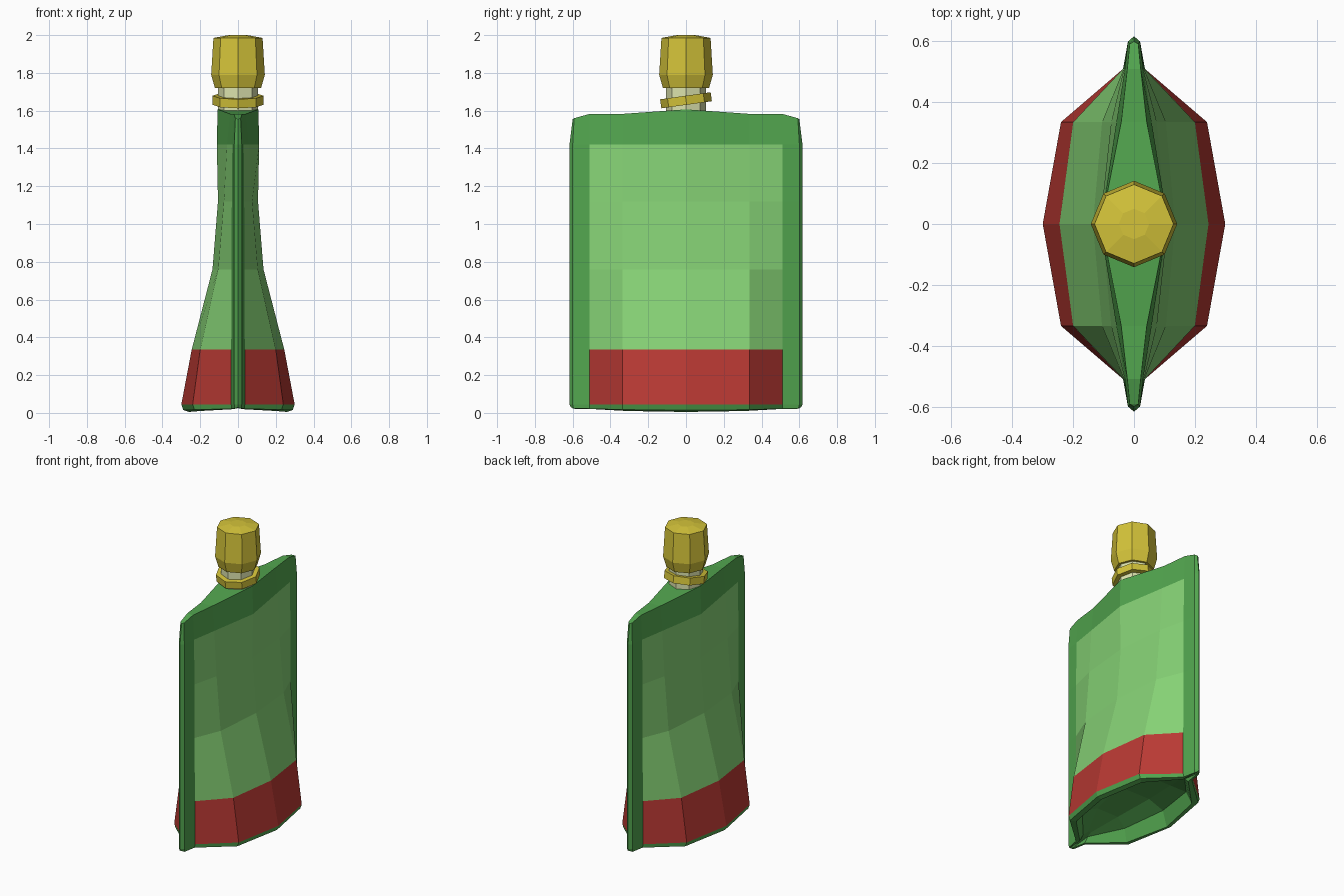
import bpy, bmesh, math

if "Cube" in bpy.data.objects:
    bpy.data.objects.remove(bpy.data.objects["Cube"])


def material(name, rgb):
    m = bpy.data.materials.new(name)
    m.diffuse_color = (*rgb, 1)
    m.use_nodes = True
    m.node_tree.nodes["Principled BSDF"].inputs["Base Color"].default_value = m.diffuse_color
    return m


GREEN = material("seal_green", (0.085, 0.38, 0.078))
PANEL = material("panel_green", (0.24, 0.65, 0.18))
RED = material("band_red", (0.49, 0.042, 0.034))
YELLOW = material("cap_yellow", (0.66, 0.55, 0.042))
PALE = material("neck_pale", (0.72, 0.77, 0.42))


def finish(name, bm, mats):
    bmesh.ops.recalc_face_normals(bm, faces=bm.faces)
    me = bpy.data.meshes.new(name)
    bm.to_mesh(me)
    bm.free()
    for m in mats:
        me.materials.append(m)
    ob = bpy.data.objects.new(name, me)
    bpy.context.collection.objects.link(ob)
    return ob


def ring(bm, cols):
    """Closed lens loop from (half width, y, z) at columns y = 0 outwards."""
    quarter = cols[1:-1]
    side = [(x, -y, z) for x, y, z in reversed(quarter)] + [cols[0]] + quarter
    x, y, z = cols[-1]
    pts = [(0, -y, z)] + side + [(0, y, z)] + [(-a, b, c) for a, b, c in reversed(side)]
    return [bm.verts.new(p) for p in pts]


def bridge(bm, a, b, mats):
    n = len(a)
    for i in range(n):
        f = bm.faces.new((a[i], a[(i + 1) % n], b[(i + 1) % n], b[i]))
        f.material_index = mats(i)


def close(bm, r):
    """Fill a lens loop with strips running across its width."""
    n = len(r)
    bm.faces.new((r[0], r[1], r[-1]))
    for i in range(1, n // 2 - 1):
        bm.faces.new((r[i], r[i + 1], r[n - i - 1], r[n - i]))
    bm.faces.new((r[n // 2 - 1], r[n // 2], r[n // 2 + 1]))


# Pouch body: lens cross-sections with thin side seals
bm = bmesh.new()
Y = (0, 0.335, 0.51, 0.60, 0.617)


def section(widths, z, ys=Y):
    zs = z if isinstance(z, tuple) else (z,) * 5
    return ring(bm, list(zip(widths, ys, zs)))


rings = [
    section((0.23, 0.17, 0.018, 0.01, 0), (0.11, 0.09, 0.05, 0.03, 0.03), (0, 0.29, 0.46, 0.57, 0.59)),
    section((0.26, 0.20, 0.02, 0.01, 0), (0.005, 0.01, 0.02, 0.025, 0.025), (0, 0.31, 0.49, 0.58, 0.60)),
    section((0.29, 0.23, 0.034, 0.018, 0), (0.015, 0.017, 0.022, 0.022, 0.03), (0, 0.335, 0.51, 0.595, 0.61)),
    section((0.30, 0.24, 0.036, 0.02, 0), 0.045),
    section((0.245, 0.20, 0.036, 0.02, 0), 0.335),
    section((0.135, 0.105, 0.034, 0.02, 0), 0.76),
    section((0.106, 0.075, 0.033, 0.02, 0), 1.12),
    section((0.112, 0.058, 0.03, 0.02, 0), 1.42),
    section((0.108, 0.042, 0.022, 0.014, 0), (1.607, 1.583, 1.583, 1.56, 1.555), (0, 0.335, 0.51, 0.592, 0.60)),
]
for k in range(len(rings) - 1):
    label = 2 if k == 3 else 1 if 4 <= k <= 6 else 0
    bridge(bm, rings[k], rings[k + 1],
           lambda i: label if i in (2, 3, 4, 5, 10, 11, 12, 13) else 0)
close(bm, rings[-1])
# Recessed base gusset
inner = section((0.12, 0.08, 0.01, 0.005, 0), (0.15, 0.12, 0.06, 0.035, 0.035), (0, 0.25, 0.42, 0.54, 0.57))
bridge(bm, inner, rings[0], lambda i: 0)
close(bm, inner)
bmesh.ops.remove_doubles(bm, verts=bm.verts, dist=0.0005)
finish("pouch_body", bm, (GREEN, PANEL, RED))


def turned(name, profile, mat, sides=8, closed=False):
    """Faceted solid of revolution from (radius, z) points."""
    bm = bmesh.new()
    loops = [[bm.verts.new((r * math.cos(i * math.tau / sides),
                            r * math.sin(i * math.tau / sides), z))
              for i in range(sides)] for r, z in profile]
    for a, b in zip(loops, loops[1:] + loops[:1] if closed else loops[1:]):
        bridge(bm, a, b, lambda i: 0)
    if not closed:
        bm.faces.new(loops[0])
        bm.faces.new(loops[-1])
    return finish(name, bm, (mat,))


# Spout neck
turned("spout_neck", [(0.105, 1.57), (0.105, 1.75)], PALE)

# Tilted tamper ring
collar = turned("tamper_ring", [(0.09, -0.024), (0.135, -0.024), (0.135, 0.024), (0.09, 0.024)],
                YELLOW, closed=True)
collar.location.z = 1.655
collar.rotation_euler.x = math.radians(8)

# Screw cap
turned("screw_cap", [(0.122, 1.72), (0.142, 1.79), (0.13, 1.985), (0.05, 2.0)], YELLOW)
